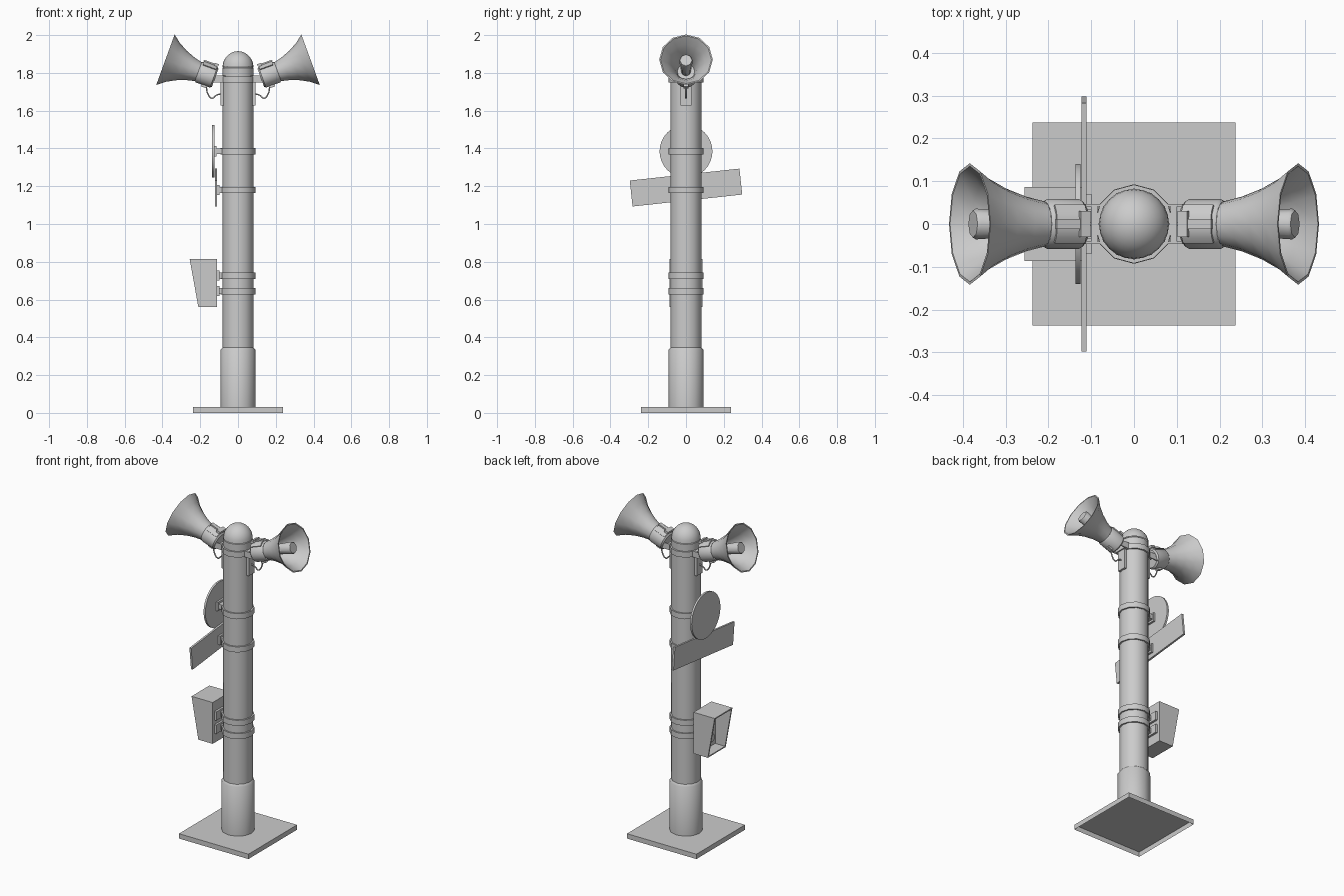
import bpy, bmesh, math
from mathutils import Matrix, Vector

cube = bpy.data.objects.get("Cube")
if cube:
    bpy.data.objects.remove(cube, do_unlink=True)

grey = bpy.data.materials.new("plain_grey")
grey.use_nodes = True
grey.diffuse_color = (0.6, 0.6, 0.6, 1)
grey.node_tree.nodes["Principled BSDF"].inputs["Base Color"].default_value = (0.6, 0.6, 0.6, 1)


def finish(bm, name, matrix=Matrix(), smooth=True):
    bmesh.ops.transform(bm, matrix=matrix, verts=bm.verts)
    mesh = bpy.data.meshes.new(name)
    bm.to_mesh(mesh)
    bm.free()
    mesh.materials.append(grey)
    ob = bpy.data.objects.new(name, mesh)
    bpy.context.collection.objects.link(ob)
    if smooth:
        bpy.ops.object.select_all(action='DESELECT')
        ob.select_set(True)
        bpy.context.view_layer.objects.active = ob
        bpy.ops.object.shade_smooth_by_angle(angle=math.radians(40))
    return ob


def lathe(name, profile, segs=12, matrix=Matrix()):
    """Revolve (radius, height) points about local z."""
    bm = bmesh.new()
    verts = [bm.verts.new((r, 0, z)) for r, z in profile]
    edges = [bm.edges.new(pair) for pair in zip(verts, verts[1:])]
    bmesh.ops.spin(bm, geom=verts + edges, cent=(0, 0, 0), axis=(0, 0, 1),
                   angle=math.tau, steps=segs, use_merge=False)
    bmesh.ops.remove_doubles(bm, verts=bm.verts, dist=1e-5)
    bmesh.ops.recalc_face_normals(bm, faces=bm.faces)
    return finish(bm, name, matrix)


def box_bm(lo, hi):
    bm = bmesh.new()
    lo, hi = Vector(lo), Vector(hi)
    bmesh.ops.create_cube(bm, size=1, matrix=Matrix.Translation((lo + hi) / 2)
                          @ Matrix.Diagonal((*(hi - lo), 1)))
    return bm


def box(name, lo, hi, matrix=Matrix()):
    return finish(box_bm(lo, hi), name, matrix, smooth=False)


# Base plate, open underneath
bm = box_bm((-0.237, -0.237, 0), (0.237, 0.237, 0.03))
bmesh.ops.delete(bm, geom=[f for f in bm.faces if f.normal.z < -0.5], context='FACES_ONLY')
finish(bm, "base_plate", smooth=False)

# Pole, lower sleeve and domed cap
lathe("lower_sleeve", [(0.093, 0.03), (0.093, 0.333), (0.083, 0.345)])
lathe("pole", [(0.083, 0.34), (0.083, 1.825), (0.078, 1.83)])
dome = [(0.082 * math.cos(a), 1.83 + 0.085 * math.sin(a))
        for a in (math.pi / 2 * i / 7 for i in range(7))]
lathe("dome_cap", dome + [(0, 1.915)], segs=24)

# Clamp bands around the pole
for z in (0.645, 0.727, 1.18, 1.385, 1.765):
    lathe("clamp_band", [(0.082, z - 0.017), (0.092, z - 0.017),
                         (0.092, z + 0.017), (0.082, z + 0.017)])

# Brackets that carry the signs and the box
for z, half, reach in ((0.645, 0.07, 0.112), (0.727, 0.07, 0.112),
                       (1.18, 0.035, 0.112), (1.385, 0.035, 0.126)):
    box("bracket_plate", (-reach, -half, z - 0.027), (-reach + 0.013, half, z + 0.027))
    box("bracket_block", (-reach + 0.012, -0.03, z - 0.015), (-0.078, 0.03, z + 0.015))

# Round sign
lathe("round_sign", [(0, 0), (0.14, 0), (0.14, 0.012), (0, 0.012)], segs=32,
      matrix=Matrix.Translation((-0.137, 0, 1.385)) @ Matrix.Rotation(math.pi / 2, 4, 'Y'))

# Tilted rectangular sign
box("street_sign", (-0.006, -0.292, -0.069), (0.006, 0.292, 0.069),
    Matrix.Translation((-0.117, 0, 1.193)) @ Matrix.Rotation(math.radians(6.2), 4, 'X'))

# Tapered box with a recessed outer side
bm = box_bm((-0.21, -0.087, 0.56), (-0.112, 0.087, 0.815))
for v in bm.verts:
    if v.co.x < -0.2 and v.co.z > 0.7:
        v.co.x = -0.256
bm.normal_update()
outer = [f for f in bm.faces if f.normal.x < -0.5]
bmesh.ops.inset_region(bm, faces=outer, thickness=0.012)
bmesh.ops.inset_region(bm, faces=outer, thickness=0.0, depth=0)
recess = bmesh.ops.extrude_face_region(bm, geom=outer)
for v in [g for g in recess["geom"] if isinstance(g, bmesh.types.BMVert)]:
    v.co.x = -0.145
bmesh.ops.delete(bm, geom=outer, context='FACES')
bmesh.ops.remove_doubles(bm, verts=bm.verts, dist=1e-5)
bmesh.ops.recalc_face_normals(bm, faces=bm.faces)
finish(bm, "call_box", smooth=False)
lathe("call_button", [(0, 0.035), (0.024, 0.035), (0.028, 0.028), (0.028, 0)], segs=12,
      matrix=Matrix.Translation((-0.145, 0, 0.64)) @ Matrix.Rotation(-math.pi / 2, 4, 'Y'))

# Two horn loudspeakers, facing opposite ways
bell = [(0.053, 0.095), (0.064, 0.14), (0.083, 0.19), (0.109, 0.238), (0.142, 0.28)]
inner = [(r - 0.007, z) for r, z in reversed(bell)]
for side, turn in (("left", 0), ("right", math.pi)):
    spin = Matrix.Rotation(turn, 4, 'Z')
    horn = spin @ Matrix.Translation((0.121, 0, 1.774)) @ Matrix.Rotation(math.radians(70), 4, 'Y')

    lathe(side + "_horn_driver", [(0, 0), (0.05, 0), (0.058, 0.008), (0.058, 0.088),
                                  (0.053, 0.095)], 16, horn)
    lathe(side + "_horn_bell", bell + inner + [(0, 0.095)], 12, horn)
    lathe(side + "_horn_plug", [(0.026, 0.1), (0.036, 0.265), (0.032, 0.272), (0, 0.272)],
          8, horn)

    # Saddle curved over the driver, with a small lug
    bm = bmesh.new()
    start = Matrix.Rotation(math.pi - 0.8, 3, 'Z')
    corners = ((0.057, 0.01), (0.064, 0.01), (0.064, 0.085), (0.057, 0.085))
    face = bm.faces.new([bm.verts.new(start @ Vector((r, 0, z))) for r, z in corners])
    bmesh.ops.spin(bm, geom=[face], cent=(0, 0, 0), axis=(0, 0, 1), angle=1.6, steps=6)
    bmesh.ops.recalc_face_normals(bm, faces=bm.faces)
    finish(bm, side + "_driver_saddle", horn)
    box(side + "_saddle_lug", (-0.074, -0.03, 0.006), (-0.06, 0.03, 0.03), horn)
    box(side + "_saddle_rib", (-0.07, -0.012, 0.025), (-0.06, 0.012, 0.088), horn)
    box(side + "_cable_gland", (0.055, -0.012, 0.025), (0.068, 0.012, 0.055), horn)

    # Mount from the pole to the driver
    box(side + "_mount_plate", (0.078, -0.028, 1.627), (0.093, 0.028, 1.75), spin)
    for y in (-0.047, 0.041):
        box(side + "_mount_arm", (0.06, y, 1.748), (0.135, y + 0.006, 1.785), spin)
    box(side + "_mount_web", (0.085, -0.045, 1.75), (0.1, 0.045, 1.782), spin)

    # Drooping cable
    curve = bpy.data.curves.new(side + "_cable", 'CURVE')
    curve.dimensions = '3D'
    curve.bevel_depth = 0.004
    curve.bevel_resolution = 1
    curve.resolution_u = 5
    path = ((0.168, 1.735), (0.16, 1.69), (0.138, 1.666), (0.115, 1.682), (0.088, 1.69))
    spline = curve.splines.new('BEZIER')
    spline.bezier_points.add(len(path) - 1)
    for point, (x, z) in zip(spline.bezier_points, path):
        point.co = spin @ Vector((x, 0, z))
        point.handle_left_type = point.handle_right_type = 'AUTO'
    curve.materials.append(grey)
    bpy.context.collection.objects.link(bpy.data.objects.new(side + "_cable", curve))
